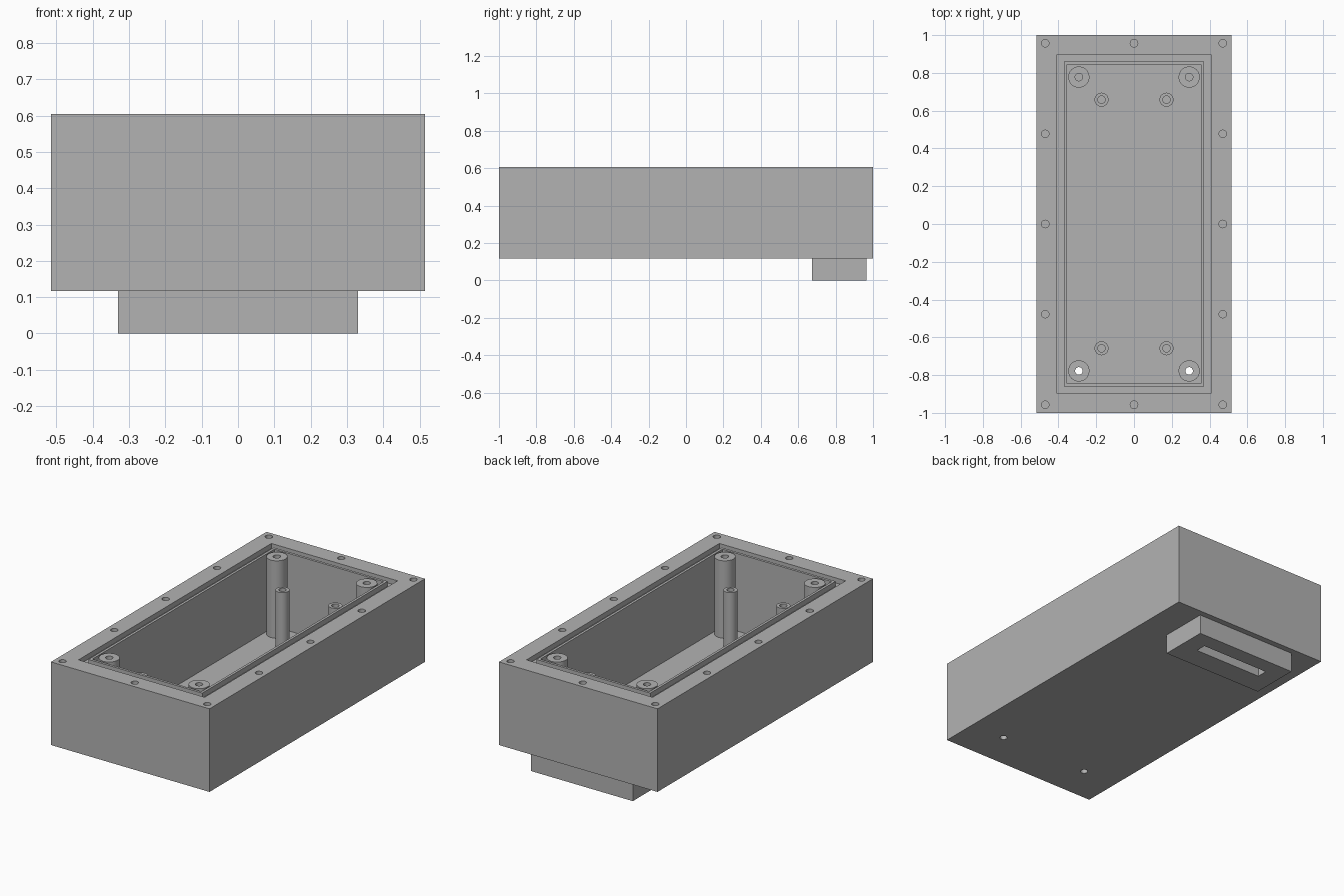
import bpy
import math

cube = bpy.data.objects.get("Cube")
if cube:
    bpy.data.objects.remove(cube, do_unlink=True)

grey = bpy.data.materials.new("plain grey")
grey.use_nodes = True
colour = (0.45, 0.45, 0.45, 1)
grey.diffuse_color = colour
grey.node_tree.nodes["Principled BSDF"].inputs["Base Color"].default_value = colour

BOTTOM, FLOOR, RIM = 0.117, 0.15, 0.605


def finish(obj, name):
    obj.name = name
    obj.data.materials.append(grey)
    return obj


def box(name, half_x, y0, y1, z0, z1):
    bpy.ops.mesh.primitive_cube_add(size=1, location=(0, (y0 + y1) / 2, (z0 + z1) / 2))
    obj = bpy.context.object
    obj.scale = (2 * half_x, y1 - y0, z1 - z0)
    bpy.ops.object.transform_apply(location=False, rotation=False, scale=True)
    return finish(obj, name)


def rod(name, x, y, radius, z0, z1):
    bpy.ops.mesh.primitive_cylinder_add(vertices=32, radius=radius, depth=z1 - z0,
                                        location=(x, y, (z0 + z1) / 2))
    return finish(bpy.context.object, name)


def cut(target, cutters):
    bpy.ops.object.select_all(action='DESELECT')
    bpy.context.view_layer.objects.active = target
    target.select_set(True)
    for cutter in cutters:
        cutter.hide_render = True
        mod = target.modifiers.new("cut", 'BOOLEAN')
        mod.operation = 'DIFFERENCE'
        mod.solver = 'EXACT'
        mod.object = cutter
        bpy.ops.object.modifier_apply(modifier=mod.name)
        bpy.data.objects.remove(cutter, do_unlink=True)
    bpy.ops.object.shade_smooth_by_angle(angle=math.radians(30))


# Open housing with a seal groove around the cavity
housing = box("housing", 0.515, -1, 1, BOTTOM, RIM)
groove = box("groove_cutter", 0.41, -0.895, 0.895, RIM - 0.03, RIM + 0.1)
cut(groove, [box("groove_core", 0.37, -0.86, 0.86, RIM - 0.1, RIM + 0.2)])
cutters = [groove, box("cavity_cutter", 0.355, -0.845, 0.845, FLOOR, RIM + 0.1)]

# Screw holes in the rim
spots = [(sx * 0.47, y) for sx in (-1, 1) for y in (-0.957, -0.477, 0, 0.477, 0.957)]
spots += [(0, -0.957), (0, 0.957)]
cutters += [rod("rim_hole", x, y, 0.02, RIM - 0.12, RIM + 0.1) for x, y in spots]

# Tall corner posts drilled through the floor, and shorter board posts
for sx, side in ((-1, "right"), (1, "left")):
    for sy, end in ((-1, "front"), (1, "back")):
        x, y = sx * 0.292, sy * 0.778
        post = rod(f"corner_post_{end}_{side}", x, y, 0.056, FLOOR, RIM)
        cut(post, [rod("bore", x, y, 0.02, 0, 1)])
        cutters.append(rod("floor_hole", x, y, 0.02, 0, 0.3))

        x, y = sx * 0.172, sy * 0.658
        post = rod(f"board_post_{end}_{side}", x, y, 0.037, FLOOR, 0.487)
        cut(post, [rod("bore", x, y, 0.02, 0.3, 1)])
cut(housing, cutters)

# Raised block under the back with a long slot
foot = box("slotted_foot", 0.33, 0.675, 0.965, 0, BOTTOM)
cut(foot, [box("slot_cutter", 0.222, 0.808, 0.872, -0.1, 0.09)])
